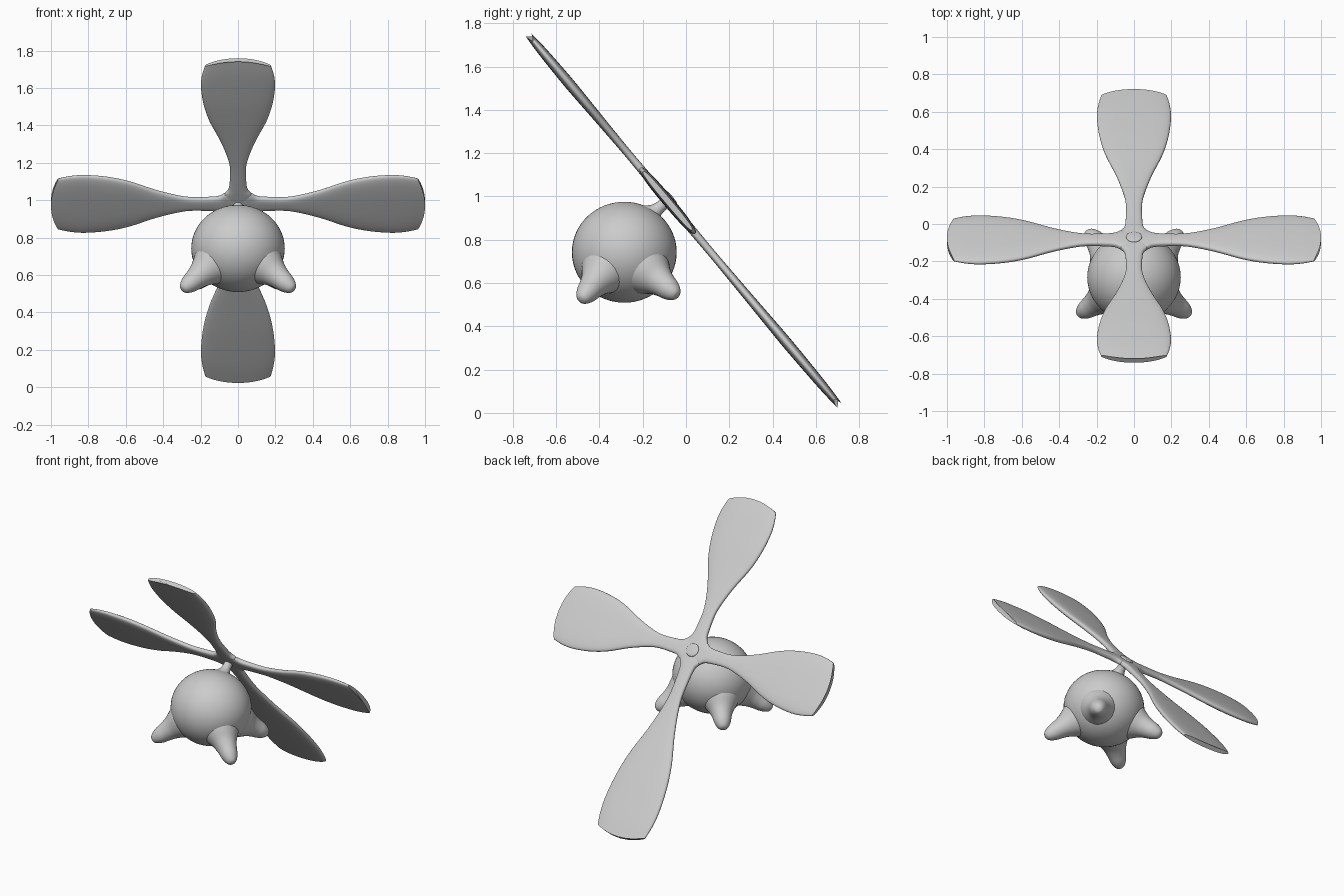
import bpy, bmesh, math
from mathutils import Vector, Matrix

if "Cube" in bpy.data.objects:
    bpy.data.objects.remove(bpy.data.objects["Cube"])

grey = bpy.data.materials.new("plain grey")
grey.use_nodes = True
colour = (0.6, 0.6, 0.6, 1)
grey.diffuse_color = colour
grey.node_tree.nodes["Principled BSDF"].inputs["Base Color"].default_value = colour


def finish(bm, name, matrix=Matrix()):
    bmesh.ops.recalc_face_normals(bm, faces=bm.faces)
    mesh = bpy.data.meshes.new(name)
    bm.to_mesh(mesh)
    bm.free()
    mesh.materials.append(grey)
    ob = bpy.data.objects.new(name, mesh)
    ob.matrix_world = matrix
    bpy.context.collection.objects.link(ob)
    bpy.ops.object.select_all(action="DESELECT")
    ob.select_set(True)
    bpy.context.view_layer.objects.active = ob
    bpy.ops.object.shade_smooth_by_angle(angle=math.radians(45))
    return ob


def smooth_path(points, steps=5):
    """Catmull-Rom samples through a few profile points."""
    pts = [Vector(p) for p in points]
    pts = [pts[0]] + pts + [pts[-1]]
    out = []
    for a, b, c, d in zip(pts, pts[1:], pts[2:], pts[3:]):
        for i in range(steps):
            t = i / steps
            out.append(b + (c - a) * t / 2 + (2 * a - 5 * b + 4 * c - d) * t**2 / 2
                       + (3 * b - a - 3 * c + d) * t**3 / 2)
    return out + [pts[-1]]


def loft(bm, rings):
    loops = [[bm.verts.new(p) for p in ring] for ring in rings]
    n = len(loops[0])
    for a, b in zip(loops, loops[1:]):
        for i in range(n):
            bm.faces.new((a[i], a[(i + 1) % n], b[(i + 1) % n], b[i]))
    bm.faces.new(loops[0])
    bm.faces.new(loops[-1])


def turned(name, profile, start, direction, sides=32):
    """Round part: (radius, distance) profile swept about an axis."""
    bm = bmesh.new()
    rings = [[(max(r, 0.001) * math.cos(k * math.tau / sides),
               max(r, 0.001) * math.sin(k * math.tau / sides), h)
              for k in range(sides)] for r, h, _ in smooth_path(profile)]
    loft(bm, rings)
    spin = Vector(direction).to_track_quat("Z", "Y").to_matrix().to_4x4()
    return finish(bm, name, Matrix.Translation(start) @ spin)


# Propeller frame: leaning plane through the hub
hub = Vector((0, -0.085, 0.98))
plane = Matrix.Translation(hub) @ Matrix.Rotation(math.radians(130), 4, "X")
normal = Vector((0, 0.766, 0.643))

# Blade stations: distance from hub, half width, half thickness
stations = [(0, .075, .02), (.065, .073, .02), (.1, .052, .02), (.16, .044, .019),
            (.28, .046, .018), (.43, .09, .02), (.58, .153, .023), (.7, .185, .025),
            (.82, .198, .023), (.9, .192, .02), (.965, .176, .014)]


def blade(name, angle, stretch, sides=40):
    bm = bmesh.new()
    rings = []
    for s, w, t in smooth_path(stations):
        reach = s if s < 0.1 else 0.1 + (s - 0.1) * stretch
        bulge = 0.04 * max(0, s / 0.965) ** 6
        ring = []
        for k in range(sides):
            c, d = math.cos(k * math.tau / sides), math.sin(k * math.tau / sides)
            across = math.copysign(abs(c) ** 0.7, c)
            up = math.copysign(abs(d) ** 0.7, d)
            ring.append((w * across, reach + bulge * (1 - across**2), t * up))
        rings.append(ring)
    loft(bm, rings)
    finish(bm, name, plane @ Matrix.Rotation(angle, 4, "Z"))


for name, turn, stretch in (("upper_blade", 0, 1.0), ("side_blade_right", 1, 0.995),
                            ("lower_blade", 2, 1.27), ("side_blade_left", 3, 0.995)):
    blade(name, turn * math.pi / 2, stretch)

# Round body
centre = Vector((0, -0.285, 0.742))
bm = bmesh.new()
bmesh.ops.create_uvsphere(bm, u_segments=48, v_segments=32, radius=1)
bmesh.ops.scale(bm, vec=(0.25, 0.242, 0.233), verts=bm.verts)
finish(bm, "body", Matrix.Translation(centre))

# Shaft with flared foot, and the domed hub cap
turned("shaft", [(.1, 0, 0), (.06, .045, 0), (.034, .08, 0), (.027, .11, 0), (.027, .15, 0)],
       hub - normal * 0.15, normal)
turned("hub_cap", [(.042, 0, 0), (.042, .02, 0), (.034, .027, 0), (0, .03, 0)], hub, normal)

# Four blunt horns that swell out of the body
horn = [(.125, 0), (.105, .2), (.075, .42), (.06, .6), (.05, .78), (.036, .91), (.02, .98), (0, 1)]
for pos, base, tip in (("front", (.12, -.365, .67), (.298, -.485, .52)),
                       ("rear", (.12, -.19, .665), (.25, -.04, .54))):
    for side, sx in (("left", 1), ("right", -1)):
        a = Vector((base[0] * sx, base[1], base[2]))
        b = Vector((tip[0] * sx, tip[1], tip[2]))
        size = (b - a).length
        turned(f"{pos}_horn_{side}", [(r, h * size, 0) for r, h in horn], a, b - a)
